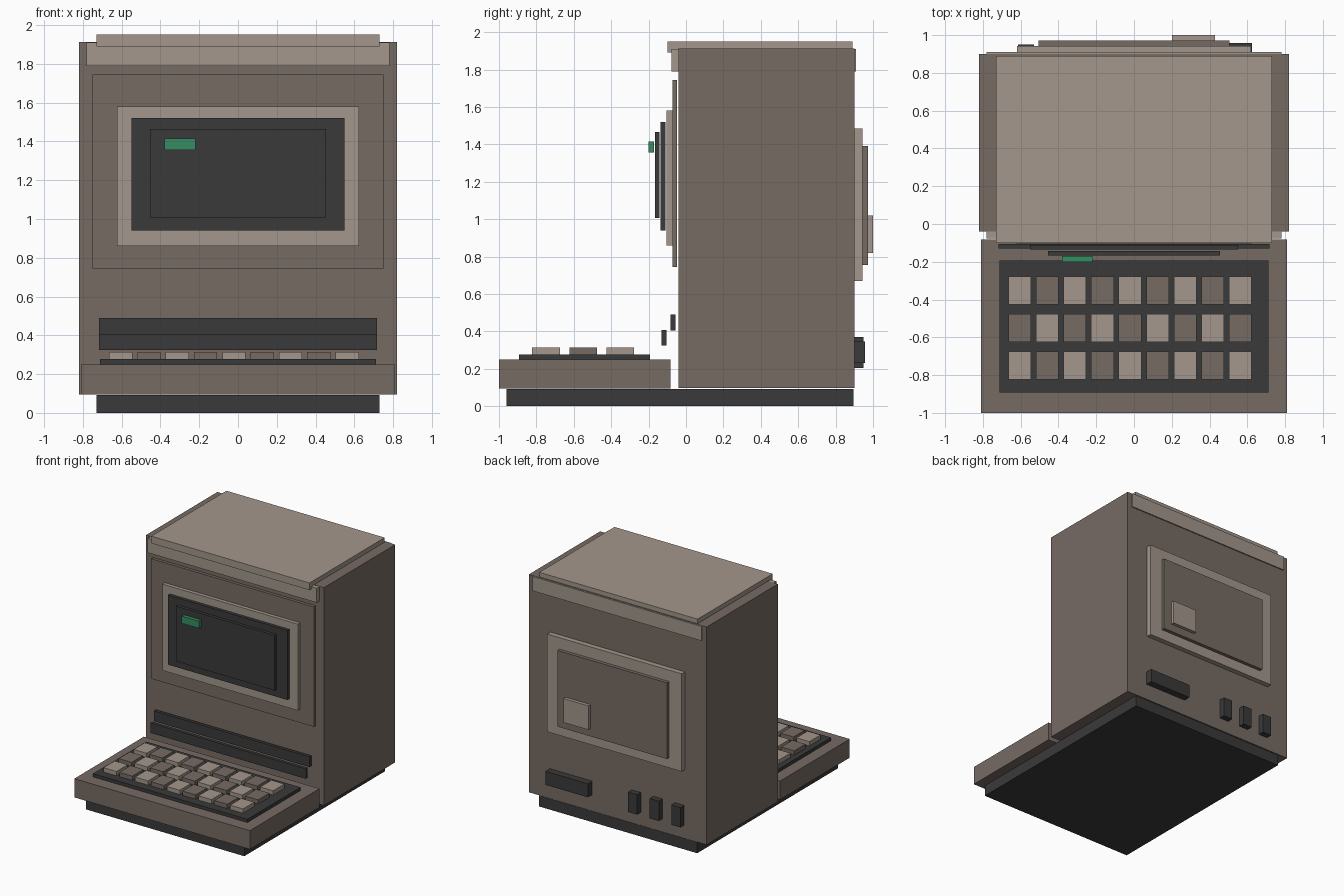
import bpy

if "Cube" in bpy.data.objects:
    bpy.data.objects.remove(bpy.data.objects["Cube"], do_unlink=True)


def material(name, rgb):
    m = bpy.data.materials.new(name)
    m.use_nodes = True
    m.diffuse_color = (*rgb, 1)
    shader = m.node_tree.nodes["Principled BSDF"]
    shader.inputs["Base Color"].default_value = (*rgb, 1)
    shader.inputs["Roughness"].default_value = 0.8
    return m


BEIGE = material("light_beige", (0.366, 0.310, 0.262))
BROWN = material("taupe_brown", (0.184, 0.147, 0.127))
DARK = material("charcoal", (0.042, 0.042, 0.042))
GREEN = material("screen_green", (0.037, 0.262, 0.122))


def box(name, x, y, z, mat):
    """Box from (min, max) spans; a single x value means symmetric."""
    if not isinstance(x, tuple):
        x = (-x, x)
    spans = (x, y, z)
    bpy.ops.mesh.primitive_cube_add(size=1, location=[(a + b) / 2 for a, b in spans])
    ob = bpy.context.object
    ob.name = name
    ob.scale = [b - a for a, b in spans]
    bpy.ops.object.transform_apply(location=False, rotation=False, scale=True)
    ob.data.materials.append(mat)
    return ob


# Base, cabinet and lid
box("base_plinth", 0.73, (-0.96, 0.895), (0, 0.092), DARK)
box("cabinet", 0.82, (-0.04, 0.90), (0.096, 1.912), BROWN)
box("top_collar", 0.78, (-0.077, 0.91), (1.79, 1.91), BEIGE)
box("top_lid", 0.73, (-0.10, 0.89), (1.89, 1.95), BEIGE)

# Screen, stepped out from the front in layers
box("front_panel", 0.75, (-0.072, -0.047), (0.745, 1.745), BROWN)
box("screen_frame", 0.625, (-0.104, -0.073), (0.86, 1.58), BEIGE)
box("screen_bezel", 0.55, (-0.136, -0.11), (0.94, 1.52), DARK)
box("screen_glass", 0.455, (-0.167, -0.142), (1.005, 1.465), DARK)
box("screen_cursor", (-0.38, -0.22), (-0.20, -0.17), (1.355, 1.415), GREEN)

# Two dark strips under the screen
box("upper_strip", 0.717, (-0.083, -0.057), (0.405, 0.49), DARK)
box("lower_strip", 0.717, (-0.131, -0.105), (0.325, 0.408), DARK)

# Keyboard with keys in alternating colours
box("keyboard_case", 0.81, (-1.0, -0.083), (0.094, 0.25), BROWN)
box("keyboard_deck", 0.712, (-0.893, -0.193), (0.25, 0.277), DARK)
for row, cy in enumerate((-0.352, -0.55, -0.749)):
    for col in range(9):
        cx = -0.605 + col * 0.146
        box(f"key_{row + 1}_{col + 1}", (cx - 0.06, cx + 0.06),
            (cy - 0.074, cy + 0.074), (0.277, 0.313),
            BROWN if (row + col) % 2 else BEIGE)

# Rear service panel
box("rear_frame", 0.62, (0.90, 0.943), (0.67, 1.485), BEIGE)
box("rear_panel", 0.505, (0.943, 0.972), (0.755, 1.39), BROWN)
box("rear_latch", (0.20, 0.43), (0.972, 1.0), (0.82, 1.02), BEIGE)

# Rear connectors
box("rear_long_port", (0.235, 0.625), (0.90, 0.958), (0.232, 0.345), DARK)
for i, cx in enumerate((-0.172, -0.372, -0.572)):
    box(f"rear_port_{i + 1}", (cx - 0.042, cx + 0.042), (0.90, 0.95), (0.205, 0.37), DARK)
